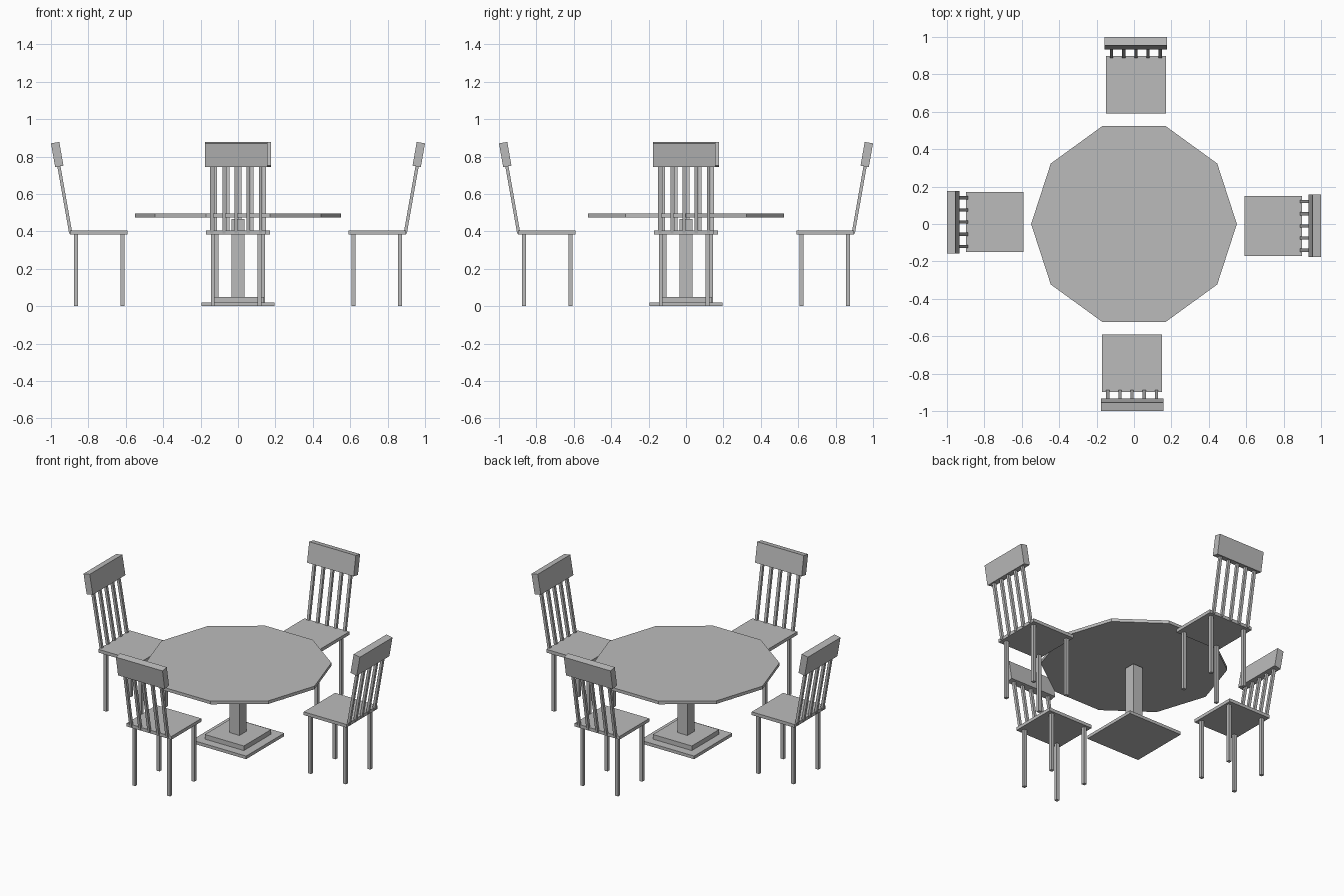
import bpy, bmesh, math
from mathutils import Matrix

cube = bpy.data.objects.get("Cube")
if cube:
    bpy.data.objects.remove(cube, do_unlink=True)

# Single plain grey for everything
GREY = (0.5, 0.5, 0.5, 1.0)
grey = bpy.data.materials.new("plain grey")
grey.use_nodes = True
grey.diffuse_color = GREY
grey.node_tree.nodes["Principled BSDF"].inputs["Base Color"].default_value = GREY


def finish(name, bm):
    mesh = bpy.data.meshes.new(name)
    bm.to_mesh(mesh)
    bm.free()
    mesh.materials.append(grey)
    obj = bpy.data.objects.new(name, mesh)
    bpy.context.collection.objects.link(obj)
    return obj


def add_box(bm, centre, size, lean=0.0):
    """Add a box to bm, leaning towards +x by the given angle."""
    m = (Matrix.Translation(centre) @ Matrix.Rotation(lean, 4, 'Y')
         @ Matrix.Diagonal((*size, 1.0)))
    bmesh.ops.create_cube(bm, size=1.0, matrix=m)


def boxes(name, items, turn=0.0):
    """One object made of several boxes, turned about the table's axis."""
    bm = bmesh.new()
    for item in items:
        add_box(bm, *item)
    bmesh.ops.rotate(bm, verts=bm.verts, cent=(0, 0, 0),
                     matrix=Matrix.Rotation(turn, 3, 'Z'))
    return finish(name, bm)


# Table: ten-sided top, square column, two-step base
bm = bmesh.new()
bmesh.ops.create_circle(bm, cap_ends=True, segments=10, radius=0.55,
                        matrix=Matrix.Rotation(math.pi / 2, 4, 'Z'))
# put a corner exactly on the x axis
first = bm.verts[:][0].co
bmesh.ops.rotate(bm, verts=bm.verts, cent=(0, 0, 0),
                 matrix=Matrix.Rotation(-math.atan2(first.y, first.x), 3, 'Z'))
bmesh.ops.translate(bm, verts=bm.verts, vec=(0, 0, 0.475))
top = bmesh.ops.extrude_face_region(bm, geom=bm.faces[:])
bmesh.ops.translate(bm, vec=(0, 0, 0.02),
                    verts=[g for g in top["geom"] if isinstance(g, bmesh.types.BMVert)])
bmesh.ops.recalc_face_normals(bm, faces=bm.faces)
finish("table_top", bm)
boxes("table_column", [((0, 0, 0.257), (0.07, 0.07, 0.42))])
boxes("table_base_lower", [((0, 0, 0.01), (0.39, 0.39, 0.02))])
boxes("table_base_upper", [((0, 0, 0.035), (0.28, 0.28, 0.03))])

# Chairs: one design turned to four sides, each a little off its axis
LEAN = math.radians(10)
SIDE = -0.01
for place, quarter in (("left", 0), ("back", 1), ("right", 2), ("front", 3)):
    turn = quarter * math.pi / 2
    boxes(place + "_chair_seat", [((0.745, SIDE, 0.394), (0.306, 0.322, 0.021))], turn)
    boxes(place + "_chair_legs",
          [((x, SIDE + y, 0.194), (0.021, 0.021, 0.388))
           for x in (0.617, 0.867) for y in (-0.125, 0.125)], turn)
    boxes(place + "_chair_slats",
          [((0.927, SIDE + 0.065 * i, 0.575), (0.017, 0.017, 0.375), LEAN)
           for i in range(-2, 3)], turn)
    boxes(place + "_chair_top_rail",
          [((0.9665, SIDE, 0.811), (0.045, 0.335, 0.129), LEAN)], turn)
